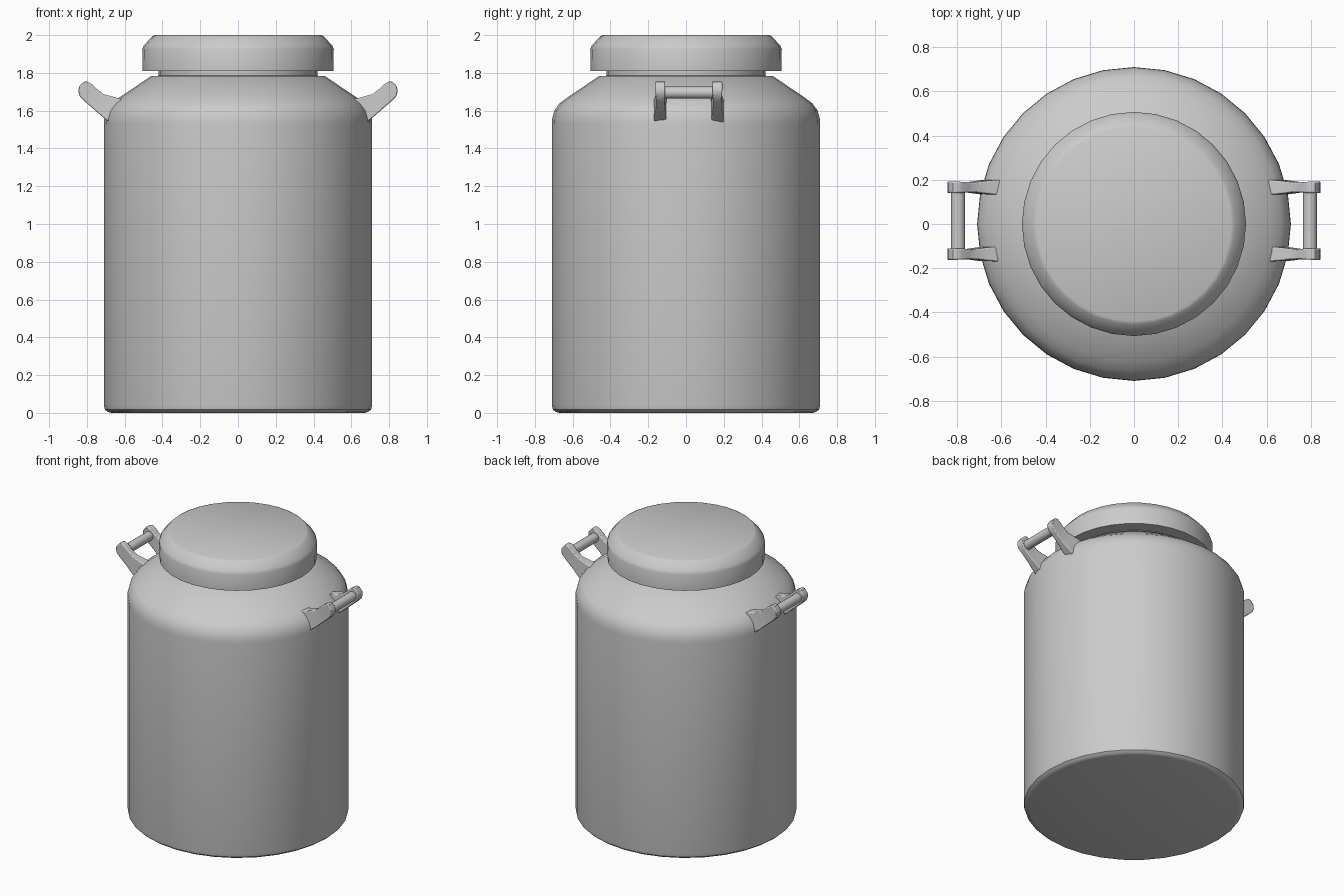
import bpy, bmesh, math

if "Cube" in bpy.data.objects:
    bpy.data.objects.remove(bpy.data.objects["Cube"])

SEGMENTS = 32


def finish(name, bm, angle=35, bevel=0):
    bmesh.ops.recalc_face_normals(bm, faces=bm.faces)
    mesh = bpy.data.meshes.new(name)
    bm.to_mesh(mesh)
    bm.free()
    ob = bpy.data.objects.new(name, mesh)
    bpy.context.collection.objects.link(ob)
    if bevel:
        mod = ob.modifiers.new("bevel", 'BEVEL')
        mod.width, mod.segments, mod.limit_method = bevel, 2, 'ANGLE'
        mod.angle_limit = math.radians(50)
    bpy.ops.object.select_all(action='DESELECT')
    ob.select_set(True)
    bpy.context.view_layer.objects.active = ob
    bpy.ops.object.shade_smooth_by_angle(angle=math.radians(angle))
    return ob


def skin(bm, rings):
    """Join consecutive closed rings of points and cap both ends."""
    loops = [[bm.verts.new(p) for p in ring] for ring in rings]
    n = len(loops[0])
    for a, b in zip(loops, loops[1:]):
        for i in range(n):
            j = (i + 1) % n
            bm.faces.new((a[i], a[j], b[j], b[i]))
    bm.faces.new(loops[0])
    bm.faces.new(loops[-1])


def lathe(name, profile):
    bm = bmesh.new()
    skin(bm, [[(r * math.cos(math.tau * i / SEGMENTS), r * math.sin(math.tau * i / SEGMENTS), z)
               for i in range(SEGMENTS)] for r, z in profile])
    return finish(name, bm)


# Can body with rounded base, sloping shoulder and neck
lathe("can_body", [(0.67, 0), (0.69, 0.005), (0.705, 0.018), (0.71, 0.04), (0.71, 1.53),
                   (0.708, 1.56), (0.697, 1.60), (0.668, 1.64), (0.625, 1.672),
                   (0.46, 1.783), (0.42, 1.785), (0.42, 1.83)])

# Lid
lathe("lid", [(0.505, 1.81), (0.507, 1.925), (0.50, 1.943), (0.455, 1.993), (0.44, 2.0)])

# Handle brackets: upper edge (x, z), lower edge (x, z), half width
SECTIONS = [((0.59, 1.655), (0.66, 1.525), 0.036), ((0.66, 1.673), (0.715, 1.565), 0.030),
            ((0.71, 1.687), (0.757, 1.602), 0.024), ((0.75, 1.717), (0.81, 1.648), 0.023),
            ((0.775, 1.741), (0.837, 1.675), 0.025), ((0.80, 1.755), (0.845, 1.70), 0.026),
            ((0.82, 1.752), (0.842, 1.726), 0.026)]
BRACKET_Y = (-0.136, 0.166)

for side, label in ((1, "right"), (-1, "left")):
    for y, end in zip(BRACKET_Y, ("front", "back")):
        bm = bmesh.new()
        skin(bm, [[(side * u[0], y - w, u[1]), (side * u[0], y + w, u[1]),
                   (side * l[0], y + w, l[1]), (side * l[0], y - w, l[1])]
                  for u, l, w in SECTIONS])
        finish(f"{label}_handle_bracket_{end}", bm, 40, 0.006)

    # Grip bar between the brackets
    bm = bmesh.new()
    skin(bm, [[(side * 0.796 + 0.032 * math.cos(math.tau * i / 16), y,
                1.696 + 0.032 * math.sin(math.tau * i / 16)) for i in range(16)]
              for y in BRACKET_Y])
    finish(f"{label}_handle_grip", bm)
